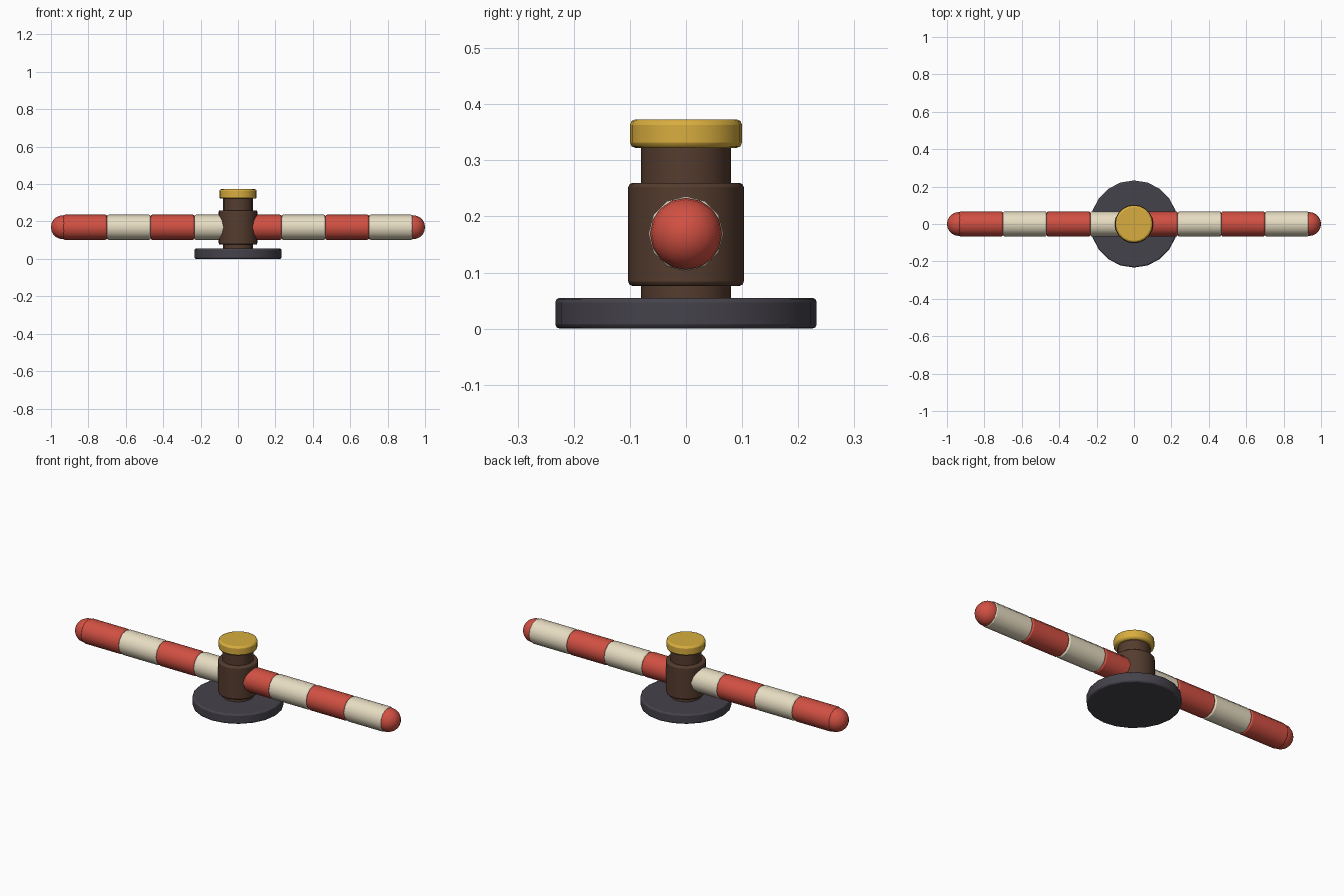
import bpy
from math import pi

if "Cube" in bpy.data.objects:
    bpy.data.objects.remove(bpy.data.objects["Cube"])


def material(name, rgb):
    m = bpy.data.materials.new(name)
    m.diffuse_color = (*rgb, 1)
    m.use_nodes = True
    m.node_tree.nodes["Principled BSDF"].inputs["Base Color"].default_value = m.diffuse_color
    return m


RED = material("red_paint", (0.64, 0.08, 0.055))
CREAM = material("cream_paint", (0.80, 0.72, 0.54))
BROWN = material("brown_wood", (0.09, 0.045, 0.028))
GOLD = material("gold", (0.69, 0.42, 0.05))
DARK = material("dark_metal", (0.06, 0.055, 0.07))


def finish(name, mat, bevel=0):
    ob = bpy.context.object
    ob.name = name
    ob.data.materials.append(mat)
    bpy.ops.object.transform_apply(location=False, rotation=True, scale=True)
    bpy.ops.object.shade_smooth_by_angle(angle=0.7)
    if bevel:
        b = ob.modifiers.new("soft_edge", 'BEVEL')
        b.width = bevel
        b.segments = 2
        b.limit_method = 'ANGLE'
        b.angle_limit = pi / 4
    return ob


def upright(name, r, z0, z1, sides, mat, bevel):
    bpy.ops.mesh.primitive_cylinder_add(vertices=sides, radius=r, depth=z1 - z0,
                                        location=(0, 0, (z0 + z1) / 2))
    return finish(name, mat, bevel)


# Stand, post, hub and cap
upright("base_disc", 0.233, 0.0, 0.055, 20, DARK, 0.008)
upright("post", 0.08, 0.03, 0.34, 16, BROWN, 0.004)
upright("hub", 0.103, 0.076, 0.26, 20, BROWN, 0.008)
upright("cap", 0.10, 0.322, 0.373, 20, GOLD, 0.010)

# Striped bar along x
BAR_Z, BAR_R, STEP = 0.169, 0.067, 0.2335
for i in range(8):
    x = (i - 3.5) * STEP
    bpy.ops.mesh.primitive_cylinder_add(vertices=12, radius=BAR_R, depth=STEP,
                                        location=(x, 0, BAR_Z), rotation=(0, pi / 2, 0))
    finish(f"bar_stripe_{i + 1}", CREAM if i % 2 else RED, 0.008)

# Rounded bar ends
for side, label in ((-1, "left"), (1, "right")):
    bpy.ops.mesh.primitive_uv_sphere_add(segments=16, ring_count=10, radius=0.064,
                                         location=(side * 0.936, 0, BAR_Z),
                                         rotation=(0, pi / 2, 0))
    finish(f"bar_end_{label}", RED)
